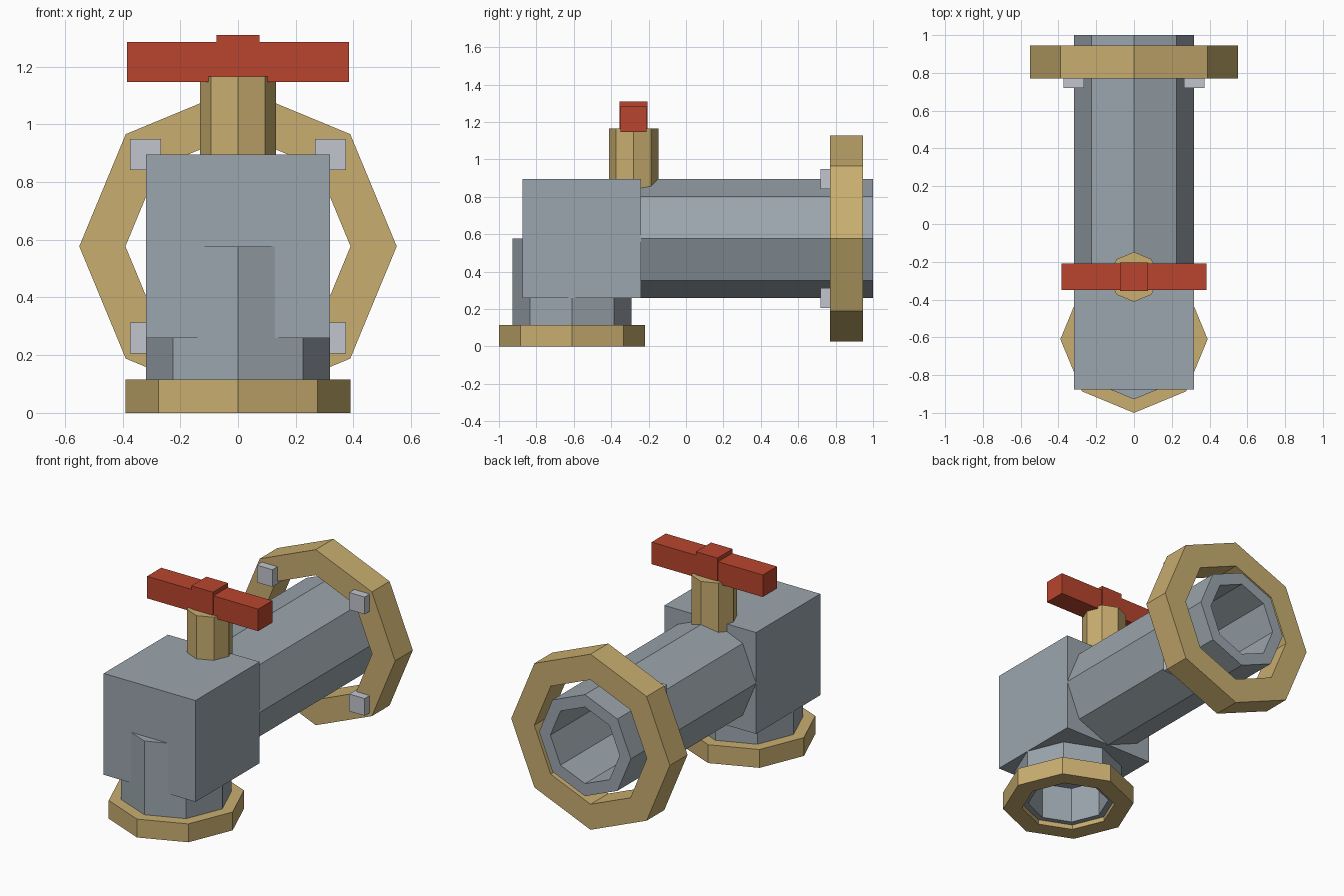
import bpy
import bmesh
from math import cos, sin, tau
from mathutils import Matrix, Vector

if "Cube" in bpy.data.objects:
    bpy.data.objects.remove(bpy.data.objects["Cube"], do_unlink=True)


def material(name, rgb):
    mat = bpy.data.materials.new(name)
    mat.use_nodes = True
    colour = (*rgb, 1)
    mat.diffuse_color = colour
    mat.node_tree.nodes["Principled BSDF"].inputs["Base Color"].default_value = colour
    return mat


steel = material("blue grey steel", (0.33, 0.38, 0.42))
brass = material("brass", (0.58, 0.42, 0.16))
red = material("red paint", (0.48, 0.06, 0.027))
bolt_grey = material("light grey metal", (0.54, 0.56, 0.61))


def finish(name, bm, mat):
    bmesh.ops.recalc_face_normals(bm, faces=bm.faces)
    mesh = bpy.data.meshes.new(name)
    bm.to_mesh(mesh)
    bm.free()
    mesh.materials.append(mat)
    obj = bpy.data.objects.new(name, mesh)
    bpy.context.collection.objects.link(obj)
    return obj


def box(name, low, high, mat):
    low, high = Vector(low), Vector(high)
    bm = bmesh.new()
    bmesh.ops.create_cube(bm, size=1)
    bmesh.ops.scale(bm, vec=high - low, verts=bm.verts)
    bmesh.ops.translate(bm, vec=(low + high) / 2, verts=bm.verts)
    return finish(name, bm, mat)


def tube(name, outer, inner, start, end, centre, mat, along_y=False, sides=8):
    """Faceted tube along z or y; an inner radius of 0 makes a solid prism."""
    bm = bmesh.new()

    def loop(radius, height):
        points = []
        for i in range(sides):
            a, b = radius * cos(tau * i / sides), radius * sin(tau * i / sides)
            points.append((a, height, b) if along_y else (a, b, height))
        return [bm.verts.new(Vector(p) + Vector(centre)) for p in points]

    rings = [loop(outer, start), loop(outer, end)]
    if inner:
        rings += [loop(inner, end), loop(inner, start)]
        pairs = zip(rings, rings[1:] + rings[:1])
    else:
        pairs = [rings]
        for ring in rings:
            bm.faces.new(ring)
    for one, two in pairs:
        for i in range(sides):
            j = (i + 1) % sides
            bm.faces.new((one[i], one[j], two[j], two[i]))
    return finish(name, bm, mat)


axis_z = 0.577    # height of the long pipe
outlet_y = -0.61  # position of the downward outlet
stem_y = -0.28    # position of the valve stem

# Pipes and valve body
tube("long_pipe", 0.318, 0.24, -0.35, 1.0, (0, 0, axis_z), steel, along_y=True)
tube("outlet_pipe", 0.318, 0.24, 0.03, axis_z, (0, outlet_y, 0), steel)
box("valve_body", (-0.318, -0.875, 0.26), (0.318, -0.24, 0.895), steel)

# Flanges
tube("wall_flange", 0.55, 0.39, 0.77, 0.945, (0, 0, axis_z), brass, along_y=True)
tube("outlet_flange", 0.39, 0.277, 0, 0.115, (0, outlet_y, 0), brass)

# Bolts on the wall flange
for side, x in (("right", -0.32), ("left", 0.32)):
    for level, z in (("lower", axis_z - 0.318), ("upper", axis_z + 0.318)):
        box(f"{level}_{side}_bolt", (x - 0.054, 0.72, z - 0.054),
            (x + 0.054, 0.83, z + 0.054), bolt_grey)

# Stem and handle
tube("valve_stem", 0.132, 0, 0.83, 1.165, (0, stem_y, 0), brass)
box("handle_bar", (-0.385, stem_y - 0.07, 1.147), (0.385, stem_y + 0.07, 1.285), red)
box("handle_hub", (-0.075, stem_y - 0.075, 1.155), (0.075, stem_y + 0.075, 1.31), red)
